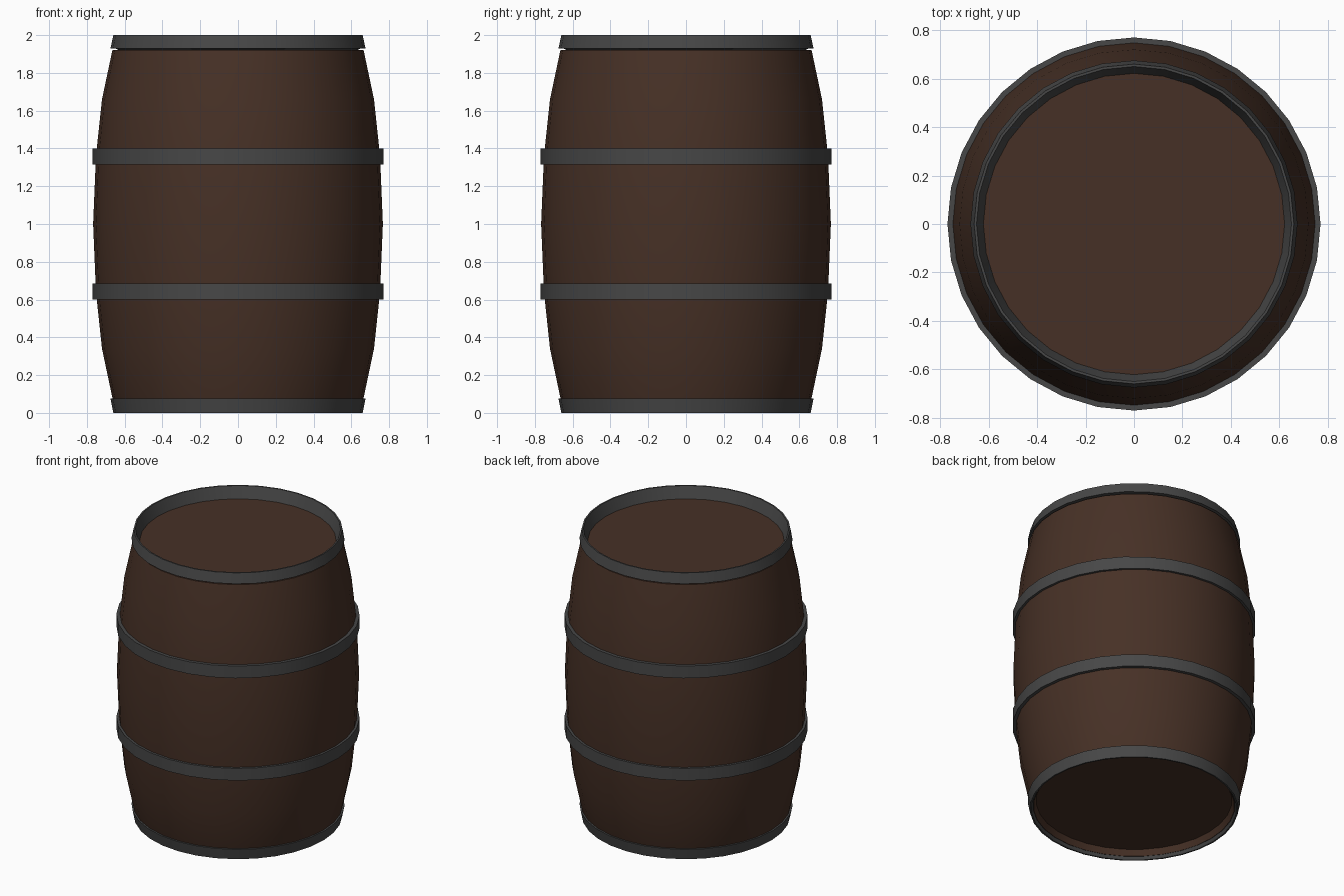
import bpy, bmesh, math

if "Cube" in bpy.data.objects:
    bpy.data.objects.remove(bpy.data.objects["Cube"])

SEG = 32

def material(name, rgb):
    m = bpy.data.materials.new(name)
    m.diffuse_color = (*rgb, 1)
    m.use_nodes = True
    m.node_tree.nodes["Principled BSDF"].inputs["Base Color"].default_value = m.diffuse_color
    return m

WOOD = material("dark brown wood", (0.062, 0.030, 0.019))
IRON = material("dark grey iron", (0.063, 0.063, 0.063))

def lathe(name, profile, mat, closed=False):
    """Spin (radius, z) points round the z axis; radius 0 makes a pole."""
    bm = bmesh.new()
    rings = []
    for r, z in profile:
        n = SEG if r > 0 else 1
        rings.append([bm.verts.new((r * math.cos(2 * math.pi * i / SEG),
                                    r * math.sin(2 * math.pi * i / SEG), z))
                      for i in range(n)])
    pairs = list(zip(rings, rings[1:]))
    if closed:
        pairs.append((rings[-1], rings[0]))
    for a, b in pairs:
        for i in range(SEG):
            j = (i + 1) % SEG
            quad = [a[i % len(a)], a[j % len(a)], b[j % len(b)], b[i % len(b)]]
            bm.faces.new(list(dict.fromkeys(quad)))
    bmesh.ops.recalc_face_normals(bm, faces=bm.faces)
    mesh = bpy.data.meshes.new(name)
    bm.to_mesh(mesh)
    bm.free()
    obj = bpy.data.objects.new(name, mesh)
    bpy.context.collection.objects.link(obj)
    mesh.materials.append(mat)
    bpy.ops.object.select_all(action='DESELECT')
    obj.select_set(True)
    bpy.context.view_layer.objects.active = obj
    bpy.ops.object.shade_smooth_by_angle(angle=math.radians(30))
    return obj

# Bulging staves with recessed ends
lathe("barrel_body", [(0, 0.06), (0.62, 0.06), (0.637, 0.02), (0.645, 0.02),
                      (0.665, 0.08), (0.72, 0.34), (0.752, 0.64), (0.767, 1.0),
                      (0.752, 1.36), (0.72, 1.66), (0.665, 1.92),
                      (0.62, 1.92), (0, 1.92)], WOOD)

# Two belly hoops
for name, z in (("lower_hoop", 0.6), ("upper_hoop", 1.315)):
    lathe(name, [(0.74, z), (0.77, z), (0.77, z + 0.085), (0.74, z + 0.085)],
          IRON, closed=True)

# End hoops: the top one lines the inside of the rim
lathe("top_rim", [(0.65, 1.93), (0.675, 1.93), (0.66, 2.0), (0.65, 2.0),
                  (0.62, 1.915)], IRON, closed=True)
lathe("bottom_rim", [(0.65, 0.075), (0.675, 0.075), (0.66, 0), (0.65, 0),
                     (0.637, 0.025)], IRON, closed=True)
